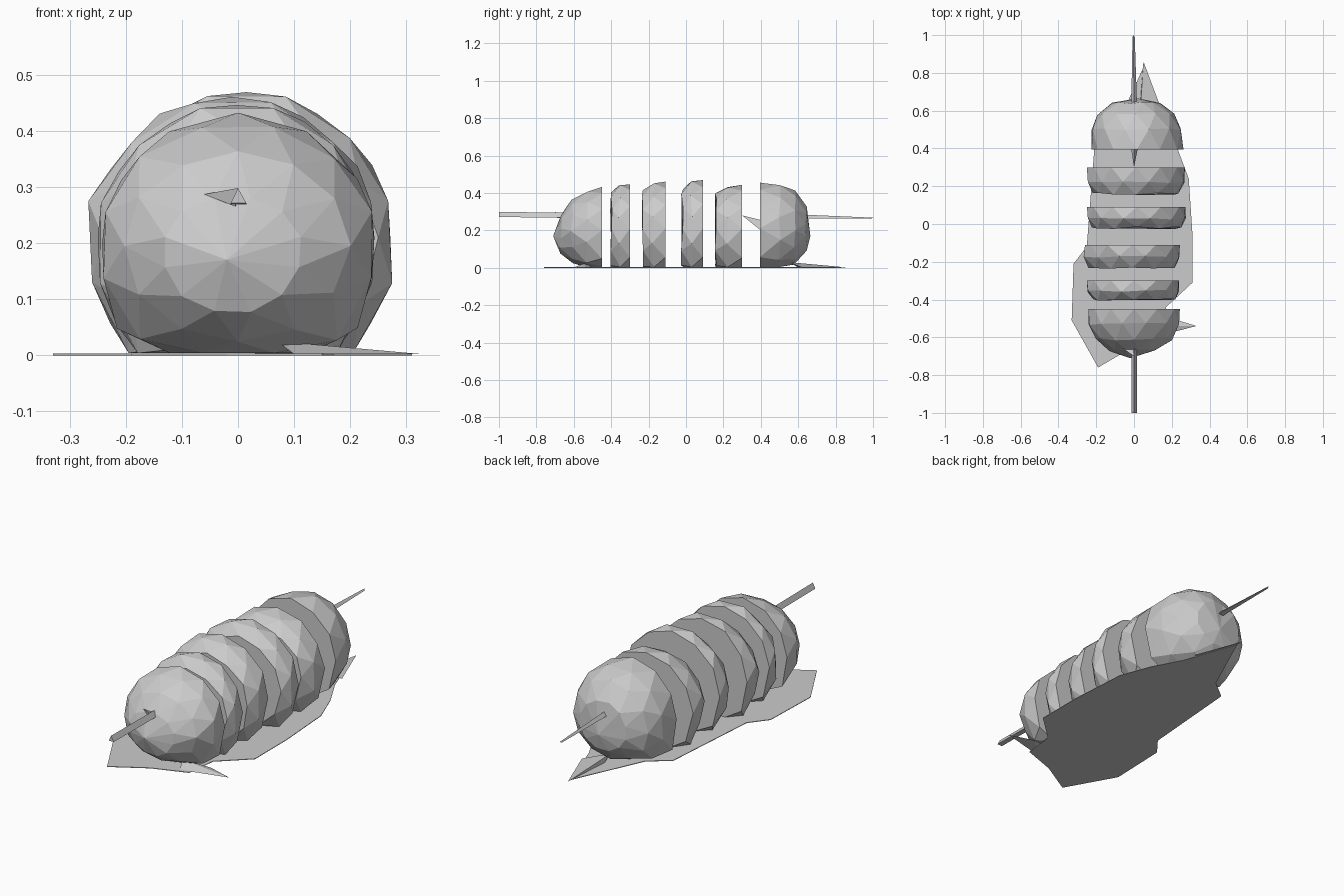
import bpy, bmesh, math, random
from mathutils import Vector

if "Cube" in bpy.data.objects:
    bpy.data.objects.remove(bpy.data.objects["Cube"])

random.seed(4)
N = 12


def finish(name, bm):
    bmesh.ops.recalc_face_normals(bm, faces=bm.faces)
    me = bpy.data.meshes.new(name)
    bm.to_mesh(me)
    bm.free()
    ob = bpy.data.objects.new(name, me)
    bpy.context.collection.objects.link(ob)
    return ob


def loft(name, rings, tip=None, jitter=0.006):
    """Faceted body: rings are (y, centre x, half width, centre z, up, down)."""
    bm = bmesh.new()
    loops = []
    for k, (y, cx, rx, cz, up, down) in enumerate(rings):
        loop = []
        for i in range(N):
            a = 2 * math.pi * (i + 0.5 * (k % 2)) / N
            r = 1 + random.uniform(-1, 1) * jitter * 4
            s = math.sin(a)
            z = cz + (up if s > 0 else down) * s * r
            j = 0 if k == 0 else random.uniform(-jitter, jitter)
            loop.append(bm.verts.new((cx + rx * math.cos(a) * r, y + j, max(z, 0.004))))
        loops.append(loop)
    bm.faces.new(loops[0])
    # zigzag triangles between staggered rings
    for k in range(len(loops) - 1):
        a, b = loops[k], loops[k + 1]
        for i in range(N):
            n = (i + 1) % N
            if k % 2 == 0:
                bm.faces.new((a[i], a[n], b[i]))
                bm.faces.new((b[i], a[n], b[n]))
            else:
                bm.faces.new((a[i], b[n], b[i]))
                bm.faces.new((a[i], a[n], b[n]))
    if tip:
        t = bm.verts.new(tip)
        for i in range(N):
            bm.faces.new((loops[-1][i], loops[-1][(i + 1) % N], t))
    else:
        bm.faces.new(loops[-1])
    return finish(name, bm)


def hull(name, pts):
    bm = bmesh.new()
    for p in pts:
        bm.verts.new(p)
    bmesh.ops.convex_hull(bm, input=bm.verts)
    return finish(name, bm)


# four middle slices: front y, back y, left x, right x, top z
slices = [(-0.40, -0.30, -0.25, 0.245, 0.45), (-0.23, -0.11, -0.27, 0.25, 0.46),
          (-0.02, 0.09, -0.25, 0.28, 0.47), (0.16, 0.30, -0.25, 0.27, 0.44)]
for n, (y0, y1, x0, x1, top) in enumerate(slices):
    cx, rx, up = (x0 + x1) / 2, (x1 - x0) / 2, top - 0.21
    loft(f"slice_{n + 1}", [
        (y1, cx, rx * 0.98, 0.21, up, 0.31),
        (y1 - 0.55 * (y1 - y0), cx, rx, 0.21, up * 0.98, 0.31),
        (y0, cx, rx * 0.88, 0.21, up * 0.80, 0.23)])

# rounded ends
loft("front_end", [
    (-0.45, 0.0, 0.245, 0.20, 0.23, 0.30),
    (-0.53, 0.0, 0.245, 0.20, 0.215, 0.24),
    (-0.61, 0.0, 0.20, 0.195, 0.17, 0.17),
    (-0.67, -0.01, 0.125, 0.185, 0.10, 0.11)], (-0.02, -0.71, 0.17))
loft("back_end", [
    (0.395, 0.015, 0.245, 0.21, 0.24, 0.31),
    (0.50, 0.015, 0.245, 0.21, 0.235, 0.24),
    (0.58, 0.01, 0.205, 0.20, 0.21, 0.18),
    (0.64, 0.01, 0.13, 0.20, 0.135, 0.11)], (0.02, 0.665, 0.17))

# skewer ends
hull("front_skewer", [(x, y, z + dz) for y, z in ((-1.0, 0.283), (-0.62, 0.28))
                      for x, dz in ((-0.013, -0.012), (0.015, -0.012), (0.0, 0.015))])
hull("front_skewer_splinter", [(-0.06, -0.66, 0.287), (0.0, -0.70, 0.298),
                               (-0.005, -0.69, 0.265), (0.0, -0.62, 0.27)])
hull("back_skewer", [(-0.015, 0.60, 0.265), (0.017, 0.60, 0.265), (0.0, 0.60, 0.285),
                     (-0.008, 0.99, 0.262), (0.004, 0.99, 0.262), (-0.003, 1.0, 0.268)])
hull("inner_skewer_tip", [(0, 0.30, 0.28), (0, 0.42, 0.25), (0.02, 0.40, 0.20),
                          (-0.015, 0.40, 0.22)])

# flat leaf underneath
outline = [(-0.19, -0.76), (-0.02, -0.66), (0.15, -0.60), (0.17, -0.44), (0.31, -0.31),
           (0.31, -0.06), (0.29, 0.24), (0.23, 0.40), (0.15, 0.55), (0.05, 0.83),
           (-0.11, 0.48), (-0.21, 0.40), (-0.25, -0.12), (-0.32, -0.21), (-0.33, -0.51)]
bm = bmesh.new()
face = bm.faces.new([bm.verts.new((x, y, 0)) for x, y in outline])
ext = bmesh.ops.extrude_face_region(bm, geom=[face])
for v in ext["geom"]:
    if isinstance(v, bmesh.types.BMVert):
        v.co.z = 0.003
finish("base_leaf", bm)

# pointed leaf tips
hull("back_leaf_tip", [(0.05, 0.86, 0.002), (0.14, 0.62, 0.002), (0.03, 0.55, 0.03),
                       (0.03, 0.60, 0.002)])
hull("side_leaf_tip", [(0.33, -0.54, 0.002), (0.10, -0.60, 0.002), (0.20, -0.50, 0.002),
                       (0.07, -0.54, 0.025)])
